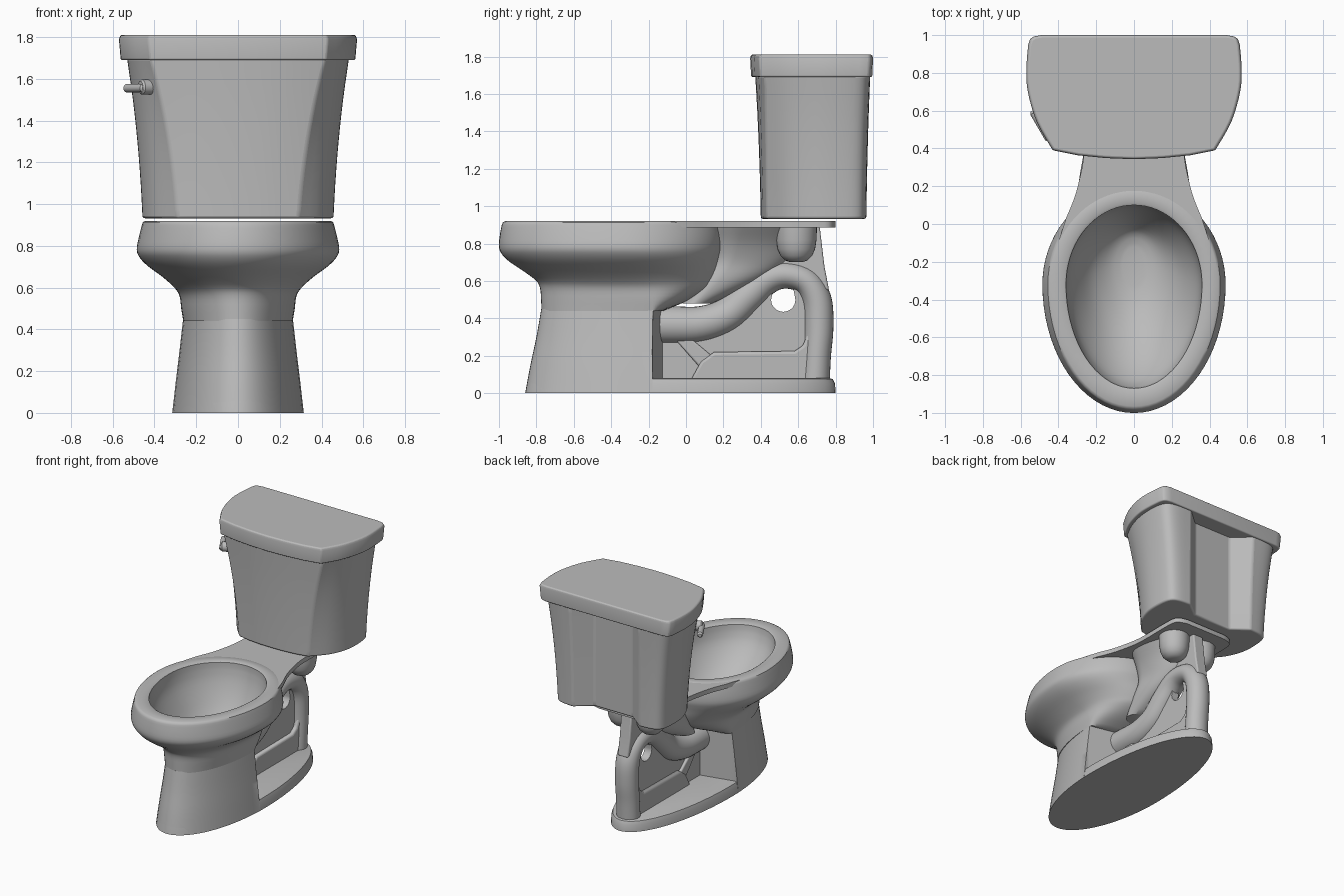
import bpy, bmesh, math
from mathutils import Vector

cube = bpy.data.objects.get("Cube")
if cube:
    bpy.data.objects.remove(cube, do_unlink=True)

# One glazed grey for everything
GREY = (0.5, 0.5, 0.5, 1.0)
mat = bpy.data.materials.new("Ceramic grey")
mat.use_nodes = True
mat.diffuse_color = GREY
bsdf = next(n for n in mat.node_tree.nodes if n.type == 'BSDF_PRINCIPLED')
bsdf.inputs["Base Color"].default_value = GREY


def finish(name, bm, bevel=0.0, angle=35):
    """Turn a bmesh into a smooth-shaded object with sharp edges kept."""
    bmesh.ops.recalc_face_normals(bm, faces=bm.faces)
    me = bpy.data.meshes.new(name)
    bm.to_mesh(me)
    bm.free()
    me.materials.append(mat)
    ob = bpy.data.objects.new(name, me)
    bpy.context.collection.objects.link(ob)
    bpy.ops.object.select_all(action='DESELECT')
    ob.select_set(True)
    bpy.context.view_layer.objects.active = ob
    bpy.ops.object.shade_smooth_by_angle(angle=math.radians(angle))
    if bevel:
        mod = ob.modifiers.new("Soft edges", 'BEVEL')
        mod.width, mod.segments = bevel, 3
        mod.limit_method, mod.angle_limit = 'ANGLE', math.radians(angle)
    return ob


def spline(pts, n=4):
    """Catmull-Rom curve through tuples of any length."""
    out = []
    for i in range(len(pts) - 1):
        p0, p1 = pts[max(i - 1, 0)], pts[i]
        p2, p3 = pts[i + 1], pts[min(i + 2, len(pts) - 1)]
        for k in range(n):
            t = k / n
            out.append(tuple(0.5 * (2 * b + (c - a) * t + (2 * a - 5 * b + 4 * c - d) * t * t
                                    + (3 * b - a - 3 * c + d) * t ** 3)
                             for a, b, c, d in zip(p0, p1, p2, p3)))
    return out + [tuple(pts[-1])]


def loft(name, rings, bevel=0.0, angle=35):
    """Skin a list of equal rings and cap both ends."""
    bm = bmesh.new()
    rows = [[bm.verts.new(p) for p in r] for r in rings]
    n = len(rows[0])
    for a, b in zip(rows, rows[1:]):
        for i in range(n):
            j = (i + 1) % n
            bm.faces.new((a[i], a[j], b[j], b[i]))
    bm.faces.new(rows[0])
    bm.faces.new(rows[-1])
    return finish(name, bm, bevel, angle)


def egg(z, front, back, w, mid, n=72):
    """Horizontal egg-shaped ring; widest at y = mid."""
    ring = []
    for i in range(n):
        t = 2 * math.pi * i / n
        c = math.cos(t)
        ring.append((w * math.sin(t), mid + c * ((back - mid) if c > 0 else (mid - front)), z))
    return ring


def mirrored(half):
    """Close a half outline that starts and ends on x = 0."""
    return half + [(-x, y) for x, y in half[-2:0:-1]]


def plate(name, outline, thick, bevel=0.0):
    """Side-profile (y, z) plate, centred on x = 0."""
    return loft(name, [[(s * thick, y, z) for y, z in outline] for s in (-1, 1)], bevel)


# Bowl: outer skin, rounded rim, hollow inside
outer = spline([
    (0.44, -0.772, -0.12, 0.262, -0.18), (0.50, -0.775, 0.02, 0.272, -0.18),
    (0.56, -0.78, 0.12, 0.28, -0.2), (0.60, -0.80, 0.15, 0.305, -0.23),
    (0.65, -0.865, 0.17, 0.36, -0.27), (0.70, -0.94, 0.18, 0.428, -0.3),
    (0.74, -0.982, 0.19, 0.468, -0.31), (0.78, -1.0, 0.20, 0.485, -0.32),
    (0.84, -0.996, 0.20, 0.475, -0.32), (0.90, -0.985, 0.19, 0.460, -0.32)], 3)
rim = [(0.913, -0.979, 0.185, 0.456, -0.32), (0.92, -0.965, 0.175, 0.445, -0.32),
       (0.92, -0.882, 0.112, 0.370, -0.32), (0.914, -0.87, 0.10, 0.36, -0.32)]
inner = spline([
    (0.88, -0.865, 0.10, 0.357, -0.32), (0.80, -0.83, 0.085, 0.34, -0.32),
    (0.70, -0.74, 0.05, 0.29, -0.3), (0.60, -0.60, 0.0, 0.22, -0.27),
    (0.53, -0.45, -0.05, 0.13, -0.23), (0.505, -0.33, -0.12, 0.06, -0.22)], 3)
loft("bowl", [egg(*r) for r in outer + rim + inner], angle=40)

# Pedestal front, cut off by the rear pockets
pedestal = []
for z, front, w in spline([(0.0, -0.86, 0.315), (0.15, -0.832, 0.298), (0.3, -0.80, 0.28),
                           (0.45, -0.774, 0.263)], 4):
    ring = []
    for x, y, zz in egg(z, front, 0.8, w, -0.12):
        limit = -0.18 + 0.22 * max(0.0, 0.28 - abs(x))
        ring.append((x, min(y, limit), zz))
    pedestal.append(ring)
loft("pedestal", pedestal)

# Floor foot
loft("foot", [egg(0.0, -0.86, 0.80, 0.315, -0.12), egg(0.05, -0.851, 0.797, 0.309, -0.12),
              egg(0.075, -0.846, 0.785, 0.300, -0.12), egg(0.08, -0.84, 0.77, 0.29, -0.12)])

# Trapway tube: (y, z, radius) along the path
path = spline([(-0.25, 0.37, 0.10), (-0.08, 0.365, 0.10), (0.08, 0.37, 0.095),
               (0.22, 0.42, 0.09), (0.33, 0.52, 0.088), (0.43, 0.605, 0.08),
               (0.53, 0.632, 0.073), (0.64, 0.60, 0.073), (0.70, 0.50, 0.078),
               (0.71, 0.35, 0.078), (0.70, 0.20, 0.075), (0.69, 0.05, 0.078)], 5)
tube = []
for i, (y, z, r) in enumerate(path):
    a, b = path[max(i - 1, 0)], path[min(i + 1, len(path) - 1)]
    d = Vector((0, b[0] - a[0], b[1] - a[1])).normalized()
    up, side = Vector((0, -d.z, d.y)), Vector((1, 0, 0))
    tube.append([Vector((0, y, z)) + up * r * math.cos(t) + side * max(r, 0.085) * math.sin(t)
                 for t in [2 * math.pi * k / 28 for k in range(28)]])
loft("trapway", tube, angle=50)

# Thin web below the trapway, with the round gap under the arch
gap = [(0.52 + 0.065 * math.cos(math.pi * k / 14), 0.50 - 0.065 * math.sin(math.pi * k / 14))
       for k in range(15)]
plate("trapway_web", [(-0.15, 0.06), (0.72, 0.06), (0.72, 0.60), (0.57, 0.58)] + gap
      + [(0.465, 0.55), (0.42, 0.58), (0.30, 0.48), (0.15, 0.38), (-0.15, 0.36)], 0.03)
plate("trapway_footing", [(0.02, 0.06), (0.72, 0.06), (0.72, 0.32), (0.65, 0.32), (0.625, 0.255),
                          (0.58, 0.225), (0.15, 0.22), (0.08, 0.17)], 0.06, 0.015)
plate("trapway_brace", [(-0.06, 0.29), (0.03, 0.29), (0.15, 0.19), (0.09, 0.12)], 0.05, 0.01)
plate("rear_rib", [(0.50, 0.60), (0.765, 0.55), (0.74, 0.68), (0.715, 0.89), (0.50, 0.89)],
      0.045, 0.01)

# Flat deck that carries the tank, wrapped round the rear of the rim
deck = mirrored([(0, 0.14), (0.15, 0.108), (0.28, 0.016), (0.36, -0.10), (0.395, -0.08)]
                + spline([(0.36, 0.03), (0.315, 0.14), (0.288, 0.24), (0.27, 0.33),
                          (0.262, 0.43), (0.262, 0.70), (0.24, 0.775), (0.17, 0.80)], 3)
                + [(0, 0.80)])
loft("deck", [[(x, y, z) for x, y in deck] for z in (0.885, 0.9195)])

# Tapered body joining the bowl to the deck
loft("deck_support", [egg(*r) for r in spline([
    (0.48, -0.02, 0.14, 0.10, 0.05), (0.60, 0.04, 0.40, 0.12, 0.18),
    (0.70, 0.12, 0.54, 0.13, 0.25), (0.80, 0.13, 0.60, 0.17, 0.28),
    (0.89, 0.13, 0.66, 0.23, 0.3)], 4)])

# Rounded bolt bosses under the deck
for side, label in ((1, "left"), (-1, "right")):
    rings = []
    for z, r in ((0.70, 0.03), (0.71, 0.06), (0.735, 0.085), (0.77, 0.10), (0.82, 0.108), (0.89, 0.11)):
        rings.append([(x + side * 0.12, y, zz) for x, y, zz in egg(z, 0.59 - r, 0.59 + r, r, 0.59, 32)])
    loft(label + "_bolt_boss", rings)

# Tank: bowed front, rounded sides, recessed back panel
top_front, low_front = [(0, 0.37), (0.14, 0.374), (0.28, 0.388)], [(0, 0.40), (0.10, 0.402), (0.2, 0.412)]
top_side = spline([(0.42, 0.42), (0.485, 0.55), (0.525, 0.70), (0.53, 0.85), (0.505, 0.945),
                   (0.43, 0.98), (0.29, 0.985)], 4)
low_side = spline([(0.29, 0.43), (0.395, 0.55), (0.45, 0.69), (0.455, 0.83), (0.435, 0.92),
                   (0.38, 0.955), (0.28, 0.965)], 4)
recess = [(0.16, 0.87), (0, 0.87)]
top_out = mirrored(top_front + top_side + recess)
low_out = mirrored(low_front + low_side + recess)
tank = []
for z, t in spline([(0.932, 0.0), (1.1, 0.12), (1.3, 0.33), (1.5, 0.62), (1.70, 1.0)], 3):
    tank.append([(a + (c - a) * t, b + (d - b) * t, z)
                 for (a, b), (c, d) in zip(low_out, top_out)])
loft("tank", tank, 0.012)

# Tank lid
lid = mirrored([(0, 0.343), (0.15, 0.349), (0.30, 0.364)]
               + spline([(0.43, 0.39), (0.515, 0.54), (0.562, 0.70), (0.57, 0.82), (0.56, 0.95)], 4)
               + [(0.55, 0.98), (0.53, 0.993), (0.49, 1.0), (0, 1.0)])
loft("tank_lid", [[(x * s, 0.7 + (y - 0.7) * s, z) for x, y in lid]
                  for z, s in ((1.69, 0.985), (1.79, 1.0), (1.81, 0.985))], 0.008, 30)


# Flush lever on the front right corner of the tank
def rod(name, start, end, profile):
    a, b = Vector(start), Vector(end)
    q = (b - a).to_track_quat('Z', 'Y')
    loft(name, [[a.lerp(b, t) + q @ Vector((r * math.cos(k * math.pi / 12), r * math.sin(k * math.pi / 12), 0))
                 for k in range(24)] for t, r in profile])


rod("lever_pivot", (-0.41, 0.495, 1.56), (-0.468, 0.465, 1.56), ((0, 0.036), (0.85, 0.036), (1, 0.028)))
rod("lever_arm", (-0.448, 0.445, 1.555), (-0.537, 0.60, 1.555),
    ((0, 0.012), (0.05, 0.02), (0.93, 0.021), (1, 0.012)))
